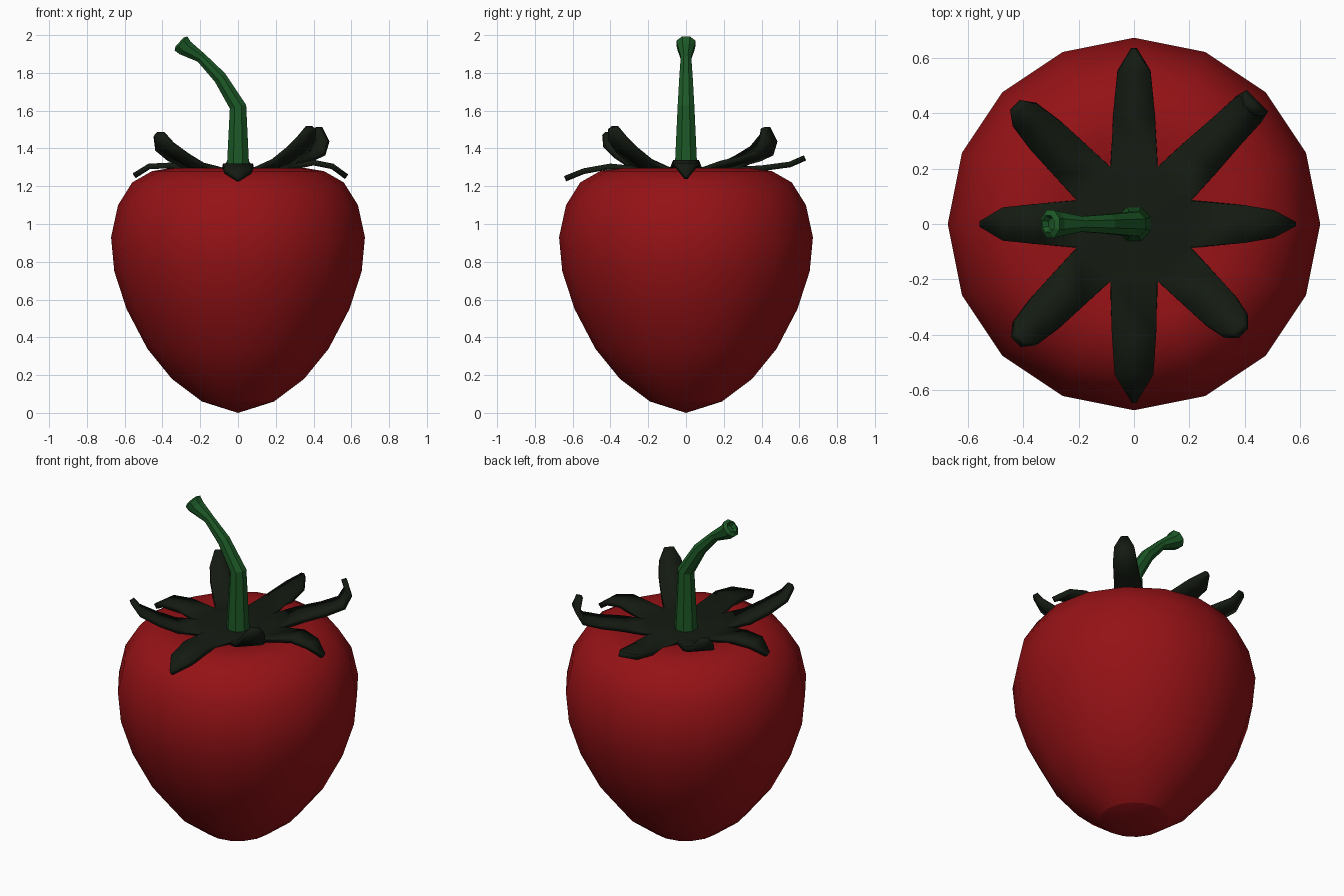
import bpy, bmesh, math
from mathutils import Vector

if "Cube" in bpy.data.objects:
    bpy.data.objects.remove(bpy.data.objects["Cube"])


def make_object(name, bm, color, smooth_angle=None):
    bmesh.ops.recalc_face_normals(bm, faces=bm.faces[:])
    mesh = bpy.data.meshes.new(name)
    bm.to_mesh(mesh)
    bm.free()
    obj = bpy.data.objects.new(name, mesh)
    bpy.context.collection.objects.link(obj)
    mat = bpy.data.materials.new(name + "_color")
    mat.diffuse_color = (*color, 1)
    mat.use_nodes = True
    mat.node_tree.nodes["Principled BSDF"].inputs["Base Color"].default_value = mat.diffuse_color
    mesh.materials.append(mat)
    if smooth_angle:
        bpy.ops.object.select_all(action='DESELECT')
        bpy.context.view_layer.objects.active = obj
        obj.select_set(True)
        bpy.ops.object.shade_smooth_by_angle(angle=math.radians(smooth_angle))
    return obj


def loft(bm, rings):
    # Bridge rings of equal length; single-point rings become fans
    rows = [[bm.verts.new(p) for p in ring] for ring in rings]
    for a, b in zip(rows, rows[1:]):
        n = max(len(a), len(b))
        for i in range(n):
            j = (i + 1) % n
            quad = [a[i % len(a)], a[j % len(a)], b[j % len(b)], b[i % len(b)]]
            bm.faces.new(list(dict.fromkeys(quad)))


# Berry body: 16-sided lathe with a shallow dip on top
profile = [(0, 0.0), (0.19, 0.06), (0.35, 0.18), (0.48, 0.34), (0.59, 0.55),
           (0.655, 0.75), (0.672, 0.93), (0.635, 1.10), (0.56, 1.22),
           (0.455, 1.28), (0.35, 1.297), (0.2, 1.265), (0, 1.22)]
bm = bmesh.new()
rings = []
for r, z in profile:
    n = 16 if r else 1
    rings.append([(r * math.cos(math.tau * i / n), r * math.sin(math.tau * i / n), z)
                  for i in range(n)])
loft(bm, rings)
berry = make_object("berry", bm, (0.30, 0.006, 0.008), 40)
# Crease around the bottom tip
for e in berry.data.edges:
    if all(abs(berry.data.vertices[v].co.z - 0.06) < 0.001 for v in e.vertices):
        e.use_edge_sharp = True

# Stem: 8-sided bent tube with a flared, hollowed end (x, z, radius, tilt degrees)
stem_path = [(0, 1.22, 0.068, 0), (0, 1.62, 0.048, 12), (-0.095, 1.775, 0.038, 40),
             (-0.195, 1.88, 0.03, 47), (-0.28, 1.932, 0.048, 48),
             (-0.302, 1.956, 0.054, 48), (-0.31, 1.963, 0.034, 48),
             (-0.295, 1.948, 0.022, 48)]
bm = bmesh.new()
rings = [[(0, 0, 1.22)]]
for x, z, r, tilt in stem_path:
    t = math.radians(tilt)
    side = Vector((math.cos(t), 0, math.sin(t)))
    rings.append([Vector((x, 0, z)) + r * (side * math.cos(a) + Vector((0, 1, 0)) * math.sin(a))
                  for a in [math.tau * (i + 0.5) / 8 for i in range(8)]])
rings.append([(-0.295, 0, 1.948)])
loft(bm, rings)
make_object("stem", bm, (0.012, 0.10, 0.02))

# Leafy cap: eight leaves around a sunken centre, each row (radius, z, half width)
leaves = [
    [(0.40, 1.325, 0.068), (0.50, 1.305, 0.05), (0.575, 1.25, 0.008)],                       # right
    [(0.34, 1.32, 0.08), (0.48, 1.345, 0.07), (0.58, 1.375, 0.065), (0.615, 1.44, 0.055),
     (0.595, 1.51, 0.02)],                                                                  # back right
    [(0.40, 1.295, 0.075), (0.55, 1.315, 0.06), (0.63, 1.35, 0.01)],                         # back
    [(0.34, 1.31, 0.08), (0.45, 1.35, 0.075), (0.55, 1.40, 0.06), (0.595, 1.47, 0.025)],     # back left
    [(0.36, 1.31, 0.072), (0.47, 1.305, 0.06), (0.55, 1.255, 0.01)],                         # left
    [(0.34, 1.31, 0.08), (0.45, 1.36, 0.075), (0.55, 1.42, 0.06), (0.59, 1.48, 0.025)],      # front left
    [(0.40, 1.305, 0.08), (0.54, 1.28, 0.07), (0.64, 1.24, 0.008)],                          # front
    [(0.34, 1.33, 0.08), (0.44, 1.39, 0.075), (0.51, 1.45, 0.06), (0.545, 1.51, 0.025)],     # front right
]
bm = bmesh.new()
centre = bm.verts.new((0, 0, 1.245))
notch = [bm.verts.new((0.222 * math.cos(a), 0.222 * math.sin(a), 1.285))
         for a in [math.tau * (k - 0.5) / 8 for k in range(8)]]
for k, rows in enumerate(leaves):
    a = math.tau * k / 8
    out = Vector((math.cos(a), math.sin(a), 0))
    side = Vector((-math.sin(a), math.cos(a), 0))
    lo, hi = notch[k], notch[(k + 1) % 8]
    bm.faces.new((centre, lo, hi))
    for r, z, w in rows:
        base = out * r + Vector((0, 0, z))
        new_lo, new_hi = bm.verts.new(base - side * w), bm.verts.new(base + side * w)
        bm.faces.new((lo, new_lo, new_hi, hi))
        lo, hi = new_lo, new_hi
cap = make_object("leaf_cap", bm, (0.007, 0.011, 0.006), 40)
thick = cap.modifiers.new("thickness", 'SOLIDIFY')
thick.thickness = 0.03
thick.offset = 0
